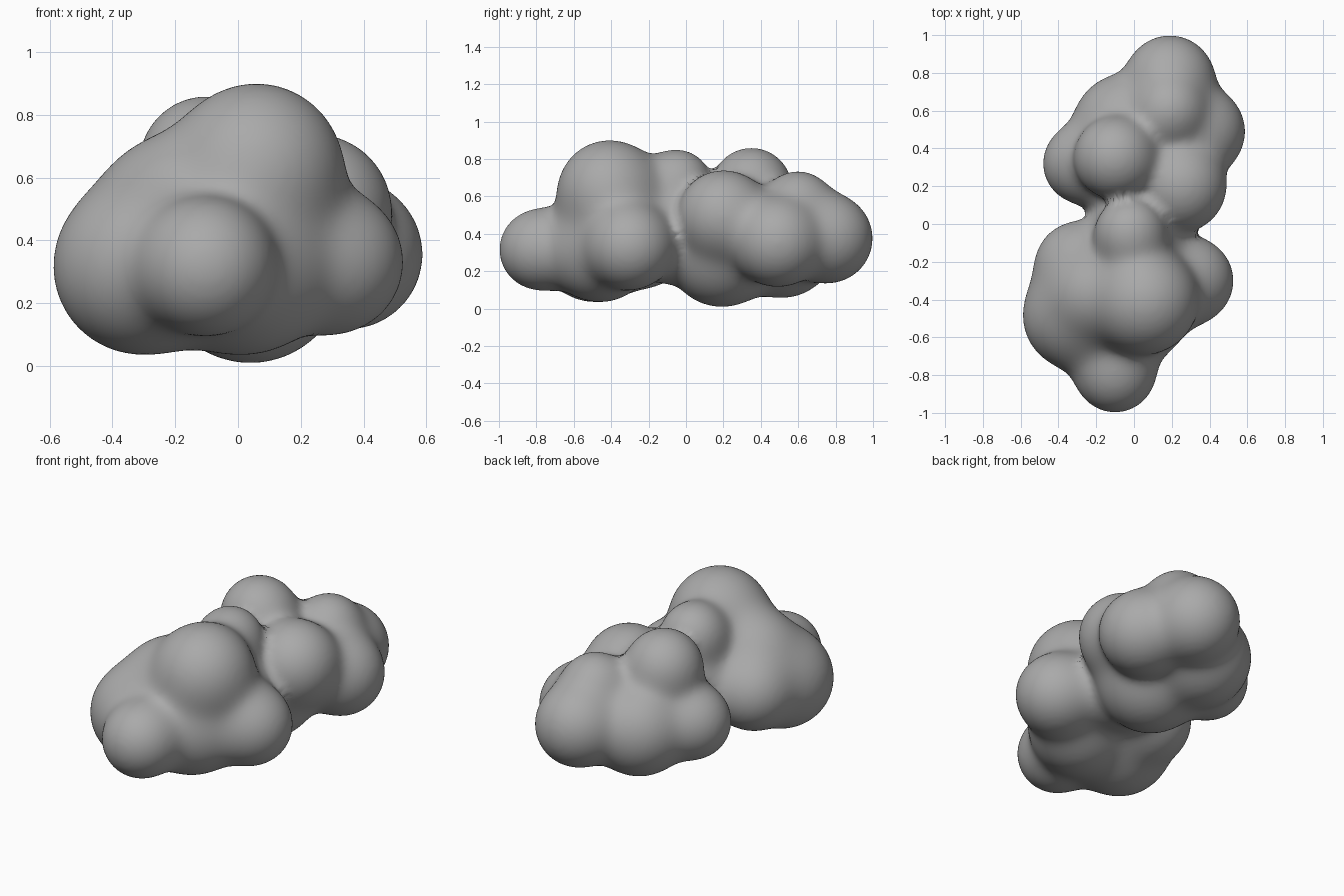
import bpy, bmesh, math
from mathutils import Matrix, Vector

if "Cube" in bpy.data.objects:
    bpy.data.objects.remove(bpy.data.objects["Cube"])

# Puffs: x, y, z, radius
front_puffs = [
    (-0.10, -0.785, 0.315, 0.211),  # small front puff
    (0.06, -0.41, 0.625, 0.273),   # tall crown
    (-0.31, -0.49, 0.315, 0.275),  # left
    (-0.21, -0.37, 0.50, 0.22),    # left shoulder
    (-0.30, -0.21, 0.34, 0.215),   # left rear
    (0.30, -0.30, 0.33, 0.225),    # right
    (0.02, -0.46, 0.30, 0.26),     # belly
    (0.03, -0.03, 0.38, 0.25),     # bridge to the back
    (-0.02, -0.045, 0.67, 0.175),  # saddle puff
]
back_puffs = [
    (-0.10, 0.35, 0.645, 0.213),   # crown
    (0.19, 0.60, 0.55, 0.18),      # upper back
    (0.245, 0.20, 0.495, 0.242),   # upper right
    (0.35, 0.49, 0.355, 0.237),    # right
    (0.19, 0.76, 0.375, 0.237),    # far back
    (-0.05, 0.52, 0.33, 0.27),     # left back
    (-0.27, 0.32, 0.35, 0.21),     # left
    (0.04, 0.19, 0.305, 0.295),    # belly
]


def blend(items, k):
    """Smooth union of (distance, direction) pairs."""
    nearest = min(d for d, _ in items)
    total, grad = 0.0, Vector()
    for d, n in items:
        if d - nearest < 6 * k:
            w = math.exp((nearest - d) / k)
            total += w
            grad += n * w
    return nearest - k * math.log(total), grad / total


def field(p):
    groups = []
    for puffs, k in ((front, 0.052), (back, 0.04)):
        items = []
        for c, r in puffs:
            v = p - c
            length = v.length
            items.append((length - r, v / max(length, 1e-6)))
        groups.append(blend(items, k))
    return blend(groups, 0.015)


front = [(Vector(p[:3]), p[3]) for p in front_puffs]
back = [(Vector(p[:3]), p[3]) for p in back_puffs]

# Rough skin around all puffs
bm = bmesh.new()
for c, r in front + back:
    bmesh.ops.create_icosphere(bm, subdivisions=4, radius=r + 0.035,
                               matrix=Matrix.Translation(c))
rough = bpy.data.meshes.new("rough")
bm.to_mesh(rough)
bm.free()
cloud = bpy.data.objects.new("cloud", rough)
bpy.context.collection.objects.link(cloud)
fuse = cloud.modifiers.new("fuse", 'REMESH')
fuse.mode = 'VOXEL'
fuse.voxel_size = 0.02
soft = cloud.modifiers.new("soften", 'SMOOTH')
soft.iterations = 12
skin = bpy.data.meshes.new_from_object(
    cloud.evaluated_get(bpy.context.evaluated_depsgraph_get()))
cloud.modifiers.clear()

# Pull the skin onto the smoothly blended puffs
for v in skin.vertices:
    p = v.co.copy()
    for _ in range(4):
        d, g = field(p)
        p -= g * (d / max(g.length_squared, 0.3))
        if abs(d) < 0.0005:
            break
    v.co = p
cloud.data = skin
skin.polygons.foreach_set("use_smooth", [True] * len(skin.polygons))
polish = cloud.modifiers.new("polish", 'SMOOTH')
polish.iterations = 4

# Mid grey
grey = bpy.data.materials.new("grey")
grey.diffuse_color = (0.4, 0.4, 0.4, 1)
grey.use_nodes = True
grey.node_tree.nodes["Principled BSDF"].inputs["Base Color"].default_value = grey.diffuse_color
skin.materials.clear()
skin.materials.append(grey)
